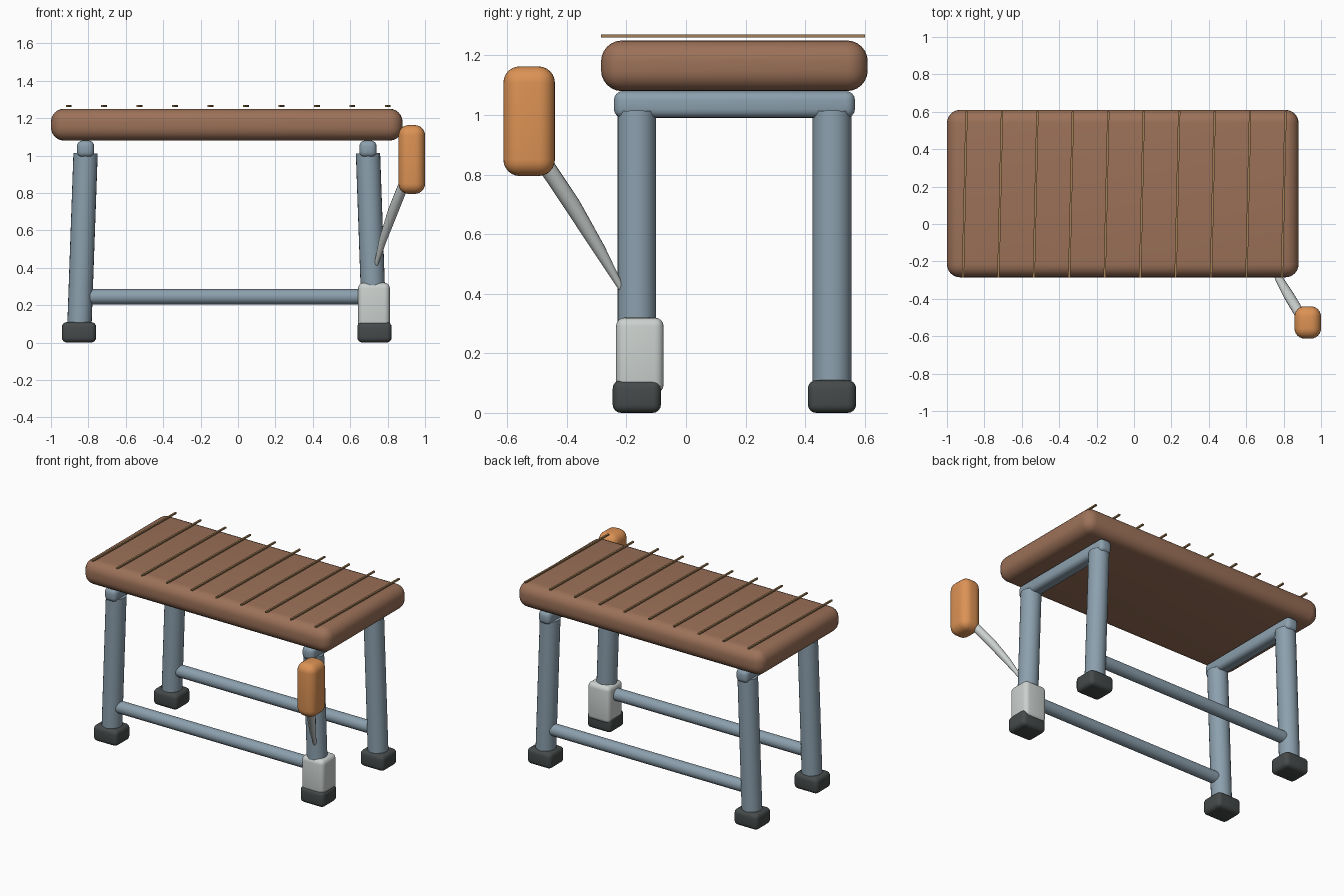
import bpy
import bmesh
import math
from mathutils import Vector

cube = bpy.data.objects.get("Cube")
if cube:
    bpy.data.objects.remove(cube, do_unlink=True)


def material(name, rgb, roughness=0.6):
    mat = bpy.data.materials.new(name)
    mat.use_nodes = True
    mat.diffuse_color = (*rgb, 1)
    bsdf = mat.node_tree.nodes["Principled BSDF"]
    bsdf.inputs["Base Color"].default_value = (*rgb, 1)
    bsdf.inputs["Roughness"].default_value = roughness
    return mat


WOOD = material("brown wood", (0.33, 0.165, 0.098))
SLAT = material("tan strip", (0.36, 0.21, 0.09))
STEEL = material("blue grey paint", (0.26, 0.35, 0.42))
RUBBER = material("dark rubber", (0.06, 0.068, 0.068))
SLEEVE = material("light grey metal", (0.60, 0.64, 0.62))
GRIP = material("orange grip", (0.72, 0.29, 0.09))


def finish(name, bm, mat):
    bmesh.ops.recalc_face_normals(bm, faces=bm.faces[:])
    mesh = bpy.data.meshes.new(name)
    bm.to_mesh(mesh)
    bm.free()
    mesh.materials.append(mat)
    obj = bpy.data.objects.new(name, mesh)
    bpy.context.collection.objects.link(obj)
    bpy.ops.object.select_all(action="DESELECT")
    obj.select_set(True)
    bpy.context.view_layer.objects.active = obj
    bpy.ops.object.shade_smooth_by_angle(angle=math.radians(40))
    return obj


def rounded_box(name, low, high, radius, mat, segments=4):
    """Box between two corners with rounded edges."""
    low, high = Vector(low), Vector(high)
    bm = bmesh.new()
    bmesh.ops.create_cube(bm, size=1)
    for v in bm.verts:
        v.co = v.co * (high - low) + (low + high) / 2
    if radius:
        bmesh.ops.bevel(bm, geom=bm.edges[:], offset=radius, segments=segments,
                        profile=0.5, affect="EDGES")
    return finish(name, bm, mat)


def tube(name, points, radii, mat, sides=24):
    """Capped round bar lofted through points with a radius at each."""
    points = [Vector(p) for p in points]
    bm = bmesh.new()
    rings = []
    for i, p in enumerate(points):
        along = points[min(i + 1, len(points) - 1)] - points[max(i - 1, 0)]
        turn = along.to_track_quat("Z", "Y")
        ring = []
        for k in range(sides):
            a = math.tau * k / sides
            ring.append(bm.verts.new(
                p + turn @ Vector((math.cos(a), math.sin(a), 0)) * radii[i]))
        rings.append(ring)
    for a, b in zip(rings, rings[1:]):
        for k in range(sides):
            n = (k + 1) % sides
            bm.faces.new((a[k], a[n], b[n], b[k]))
    bm.faces.new(rings[0][::-1])
    bm.faces.new(rings[-1])
    return finish(name, bm, mat)


# Seat slab
rounded_box("seat", (-1, -0.285, 1.08), (0.88, 0.61, 1.25), 0.07, WOOD, 6)

# Thin strips just above the seat, slightly askew
for i in range(10):
    strip = rounded_box(f"seat_strip_{i + 1}", (-0.006, -0.443, -0.005),
                        (0.006, 0.443, 0.005), 0, SLAT)
    strip.location = (-0.905 + 0.1895 * i, 0.158, 1.265)
    strip.rotation_euler.z = -0.022

# Legs leaning along the bench, with rubber feet
FRONT_Y, BACK_Y = -0.165, 0.49
for side, top_x, foot_x in (("right", -0.815, -0.85), ("left", 0.695, 0.73)):
    for end, y in (("front", FRONT_Y), ("back", BACK_Y)):
        tube(f"{end}_{side}_leg", [(foot_x, y, 0.03), (top_x, y, 1.012)],
             [0.065, 0.065], STEEL)
        rounded_box(f"{end}_{side}_foot", (foot_x - 0.092, y - 0.081, 0),
                    (foot_x + 0.092, y + 0.081, 0.11), 0.028, RUBBER)
    # Rail across the leg tops
    rounded_box(f"{side}_top_rail", (top_x - 0.046, -0.242, 0.99),
                (top_x + 0.046, 0.567, 1.08), 0.03, STEEL)

# Long stretchers between the legs
for end, y in (("front", FRONT_Y), ("back", BACK_Y)):
    tube(f"{end}_stretcher", [(-0.83, y, 0.245), (0.71, y, 0.245)],
         [0.041, 0.041], STEEL)

# Metal sleeve on one leg
rounded_box("leg_sleeve", (0.642, -0.235, 0.065), (0.812, -0.075, 0.32),
            0.03, SLEEVE)

# Tapered lever and its grip
tube("lever", [(0.738, -0.215, 0.415), (0.775, -0.292, 0.55),
               (0.828, -0.383, 0.70), (0.88, -0.47, 0.83), (0.91, -0.52, 0.90)],
     [0.010, 0.021, 0.028, 0.028, 0.026], SLEEVE, 16)
rounded_box("lever_grip", (0.858, -0.613, 0.795), (1.0, -0.44, 1.163),
            0.055, GRIP, 6)
